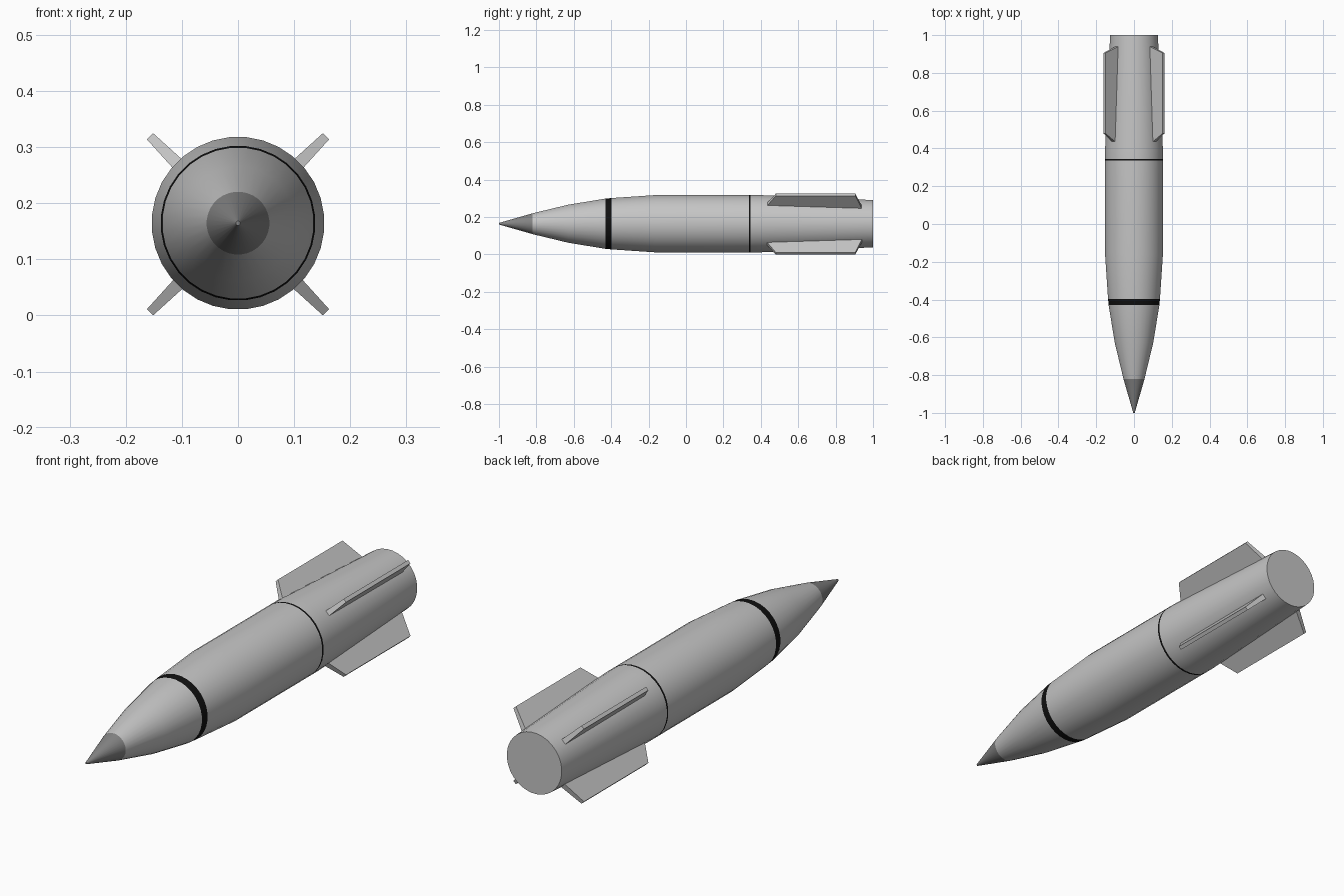
import bpy, bmesh, math
from mathutils import Matrix, Vector

cube = bpy.data.objects.get("Cube")
if cube:
    bpy.data.objects.remove(cube)


def material(name, value):
    mat = bpy.data.materials.new(name)
    mat.use_nodes = True
    colour = (value, value, value, 1)
    mat.diffuse_color = colour
    mat.node_tree.nodes["Principled BSDF"].inputs["Base Color"].default_value = colour
    return mat


light_grey = material("light_grey", 0.56)
dark_grey = material("dark_grey", 0.23)
black = material("black", 0.005)

AXIS_Z = 0.1645
SIDES = 32


def make_object(name, bm, mats, smooth=False):
    bmesh.ops.recalc_face_normals(bm, faces=bm.faces)
    mesh = bpy.data.meshes.new(name)
    bm.to_mesh(mesh)
    bm.free()
    for mat in mats:
        mesh.materials.append(mat)
    obj = bpy.data.objects.new(name, mesh)
    bpy.context.collection.objects.link(obj)
    if smooth:
        bpy.ops.object.select_all(action="DESELECT")
        obj.select_set(True)
        bpy.context.view_layer.objects.active = obj
        bpy.ops.object.shade_smooth_by_angle(angle=math.radians(30))
    return obj


def lathe(name, profile, mats, cap_start=False, cap_end=False, bands=()):
    """Revolve (y, radius) points about the long axis; bands get material 1."""
    bm = bmesh.new()
    rings = []
    for y, r in profile:
        angles = [math.tau * (i + 0.5) / SIDES for i in range(SIDES)]
        rings.append([bm.verts.new((r * math.cos(a), y, AXIS_Z + r * math.sin(a)))
                      for a in angles])
    for (y, _), lower, upper in zip(profile, rings, rings[1:]):
        for i in range(SIDES):
            j = (i + 1) % SIDES
            face = bm.faces.new((lower[i], lower[j], upper[j], upper[i]))
            face.material_index = int(y in bands)
    if cap_start:
        bm.faces.new(rings[0])
    if cap_end:
        bm.faces.new(rings[-1])
    return make_object(name, bm, mats, smooth=True)


# Nose cone with a tiny blunt tip
lathe("nose_cone", [(-1, 0.004), (-0.82, 0.056)], [dark_grey], cap_start=True)

# Hull: curved front, straight middle, tapered tail, two painted rings
NOSE_BAND, SEAM = -0.43, 0.336
hull_profile = [(-0.82, 0.056), (-0.63, 0.102), (NOSE_BAND, 0.135), (-0.397, 0.138),
                (-0.16, 0.154), (SEAM, 0.154), (0.345, 0.154), (0.39, 0.154), (1, 0.127)]
lathe("hull", hull_profile, [light_grey, black], cap_end=True, bands=(NOSE_BAND, SEAM))

# Four tapered fins on the diagonals: (y, radius, half thickness)
fin_outline = [(0.42, 0.128, 0.0125), (0.48, 0.222, 0.0078),
               (0.905, 0.222, 0.0078), (0.947, 0.108, 0.0125)]
fin_names = ["upper_left_fin", "upper_right_fin", "lower_right_fin", "lower_left_fin"]
for i, name in enumerate(fin_names):
    turn = Matrix.Rotation(-math.radians(45 + 90 * i), 4, "Y")
    place = Matrix.Translation((0, 0, 0.1625)) @ turn
    bm = bmesh.new()
    near, far = ([bm.verts.new(place @ Vector((r, y, side * t))) for y, r, t in fin_outline]
                 for side in (-1, 1))
    bm.faces.new(near)
    bm.faces.new(far)
    for a in range(4):
        b = (a + 1) % 4
        bm.faces.new((near[a], near[b], far[b], far[a]))
    make_object(name, bm, [light_grey])
